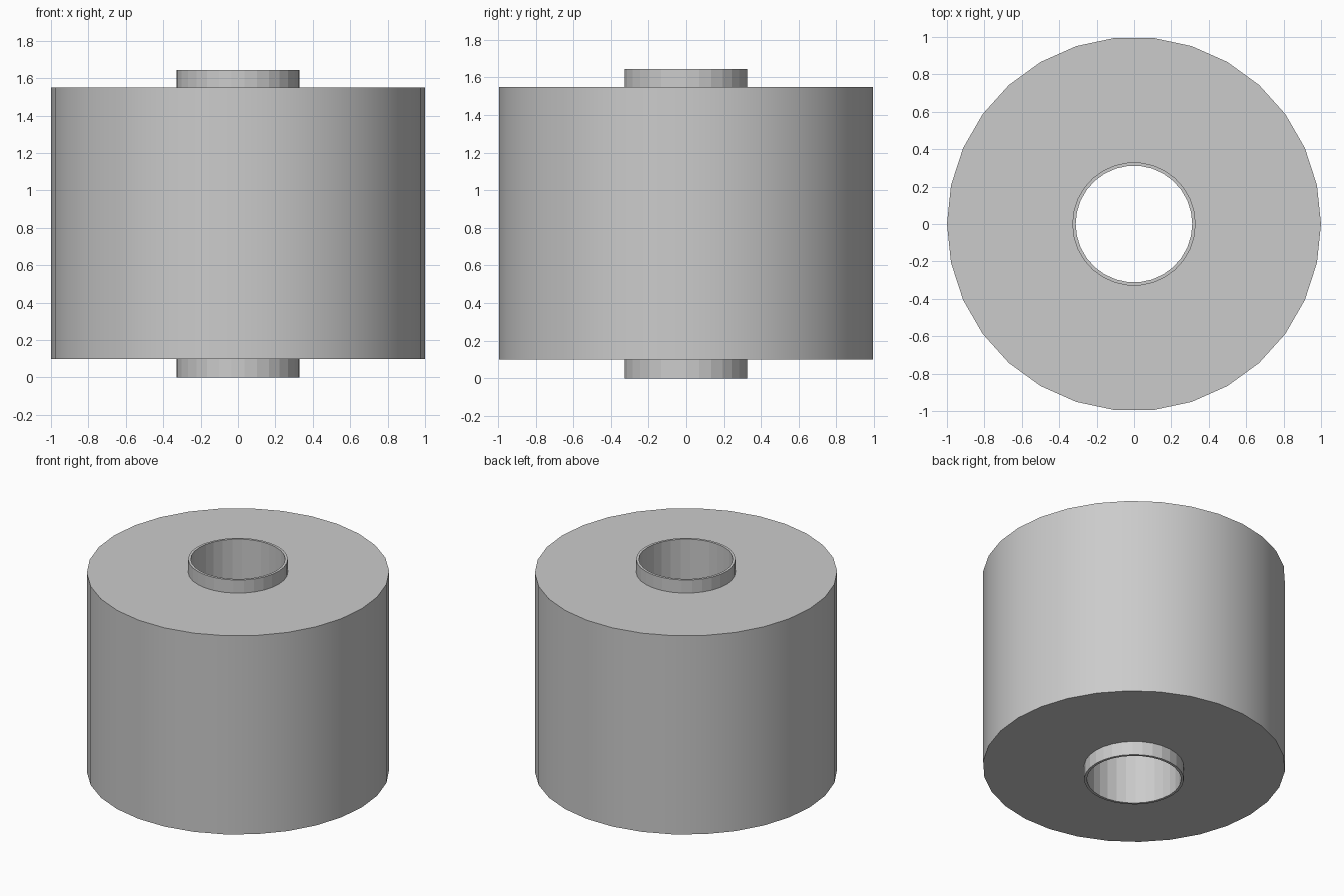
import bpy, bmesh
from math import cos, sin, tau, radians

if "Cube" in bpy.data.objects:
    bpy.data.objects.remove(bpy.data.objects["Cube"])

SIDES = 30


def ring(name, outer, inner, z0, z1, smooth):
    """Hollow cylinder: a rectangular profile revolved about z."""
    bm = bmesh.new()
    profile = [(outer, z0), (outer, z1), (inner, z1), (inner, z0)]
    loops = [[bm.verts.new((r * cos(tau * i / SIDES), r * sin(tau * i / SIDES), z))
              for r, z in profile] for i in range(SIDES)]
    for i in range(SIDES):
        a, b = loops[i], loops[(i + 1) % SIDES]
        for j in range(4):
            k = (j + 1) % 4
            bm.faces.new((a[j], b[j], b[k], a[k]))
    bmesh.ops.recalc_face_normals(bm, faces=bm.faces)
    mesh = bpy.data.meshes.new(name)
    bm.to_mesh(mesh)
    bm.free()
    obj = bpy.data.objects.new(name, mesh)
    bpy.context.collection.objects.link(obj)
    if smooth:
        bpy.ops.object.select_all(action='DESELECT')
        obj.select_set(True)
        bpy.context.view_layer.objects.active = obj
        bpy.ops.object.shade_smooth_by_angle(angle=radians(30))
    return obj


# Wound roll body
ring("roll_body", 1.0, 0.33, 0.10, 1.55, True)
# Thin core tube protruding at both ends
ring("core_tube", 0.33, 0.312, 0.0, 1.645, False)
